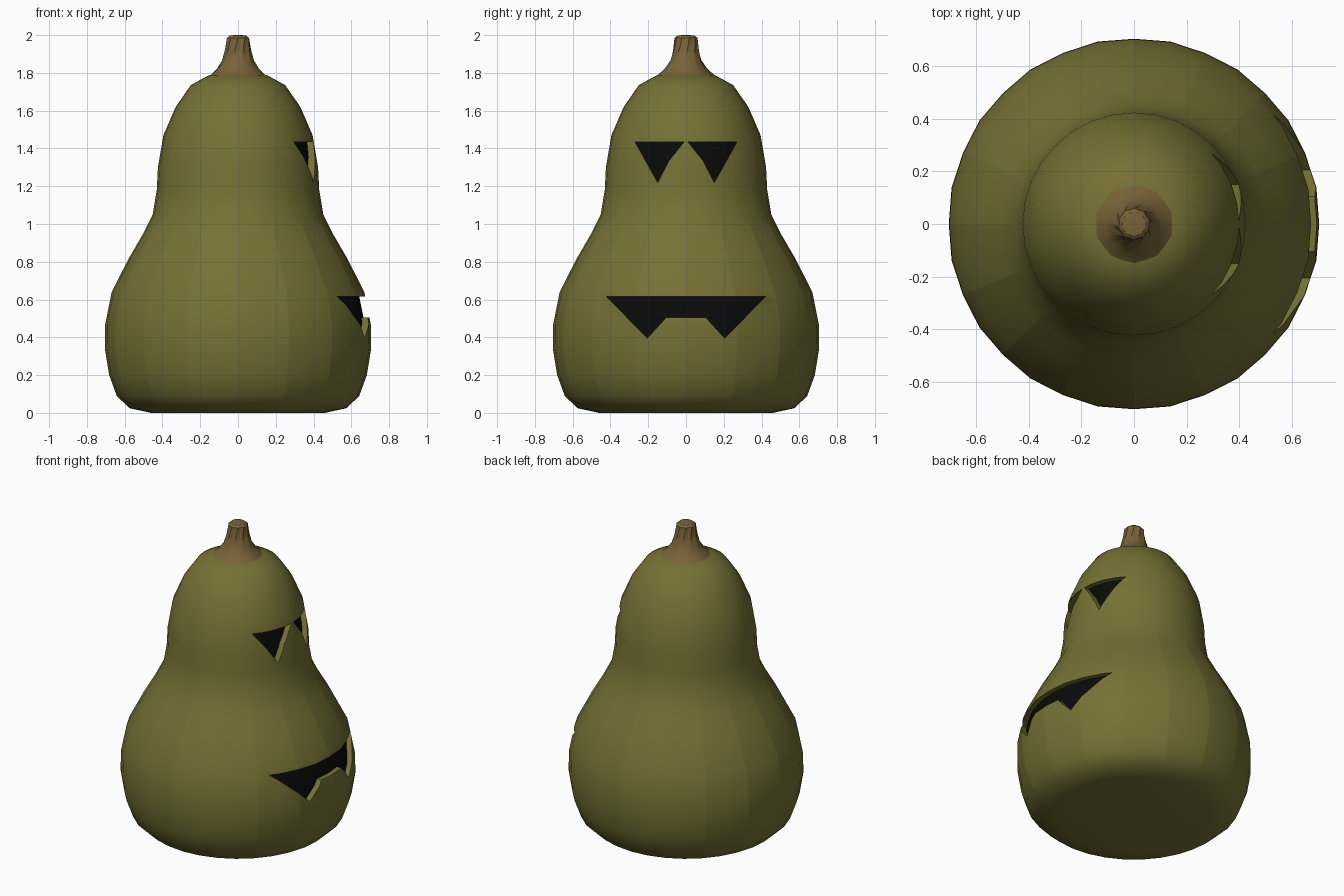
import bpy, bmesh, math

if "Cube" in bpy.data.objects:
    bpy.data.objects.remove(bpy.data.objects["Cube"])


def material(name, rgb):
    m = bpy.data.materials.new(name)
    m.diffuse_color = (*rgb, 1)
    m.use_nodes = True
    m.node_tree.nodes["Principled BSDF"].inputs["Base Color"].default_value = m.diffuse_color
    return m


def add_object(name, bm, mat=None):
    bmesh.ops.recalc_face_normals(bm, faces=bm.faces)
    me = bpy.data.meshes.new(name)
    bm.to_mesh(me)
    bm.free()
    ob = bpy.data.objects.new(name, me)
    bpy.context.collection.objects.link(ob)
    if mat:
        me.materials.append(mat)
    return ob


def smooth(ob, angle):
    bpy.ops.object.select_all(action='DESELECT')
    ob.select_set(True)
    bpy.context.view_layer.objects.active = ob
    bpy.ops.object.shade_smooth_by_angle(angle=math.radians(angle))


def lathe(name, profile, sides, mat, groove=0, crease_z=(0, 0), twist=0):
    """Spin a profile; every second column may be a crease, rows may twist."""
    bm = bmesh.new()
    rows = []
    for r, z in profile:
        row = []
        for i in range(sides):
            a = 2 * math.pi * i / sides + twist * (z - profile[0][1])
            inside = crease_z[0] < z < crease_z[1]
            rr = r - (groove if inside and i % 2 == 0 else 0)
            row.append(bm.verts.new((rr * math.cos(a), rr * math.sin(a), z)))
        rows.append(row)
    for lo, hi in zip(rows, rows[1:]):
        for i in range(sides):
            j = (i + 1) % sides
            bm.faces.new((lo[i], lo[j], hi[j], hi[i]))
    bm.faces.new(rows[0][::-1])
    bm.faces.new(rows[-1])
    for lo, hi in zip(rows, rows[1:]):
        if crease_z[0] < (lo[0].co.z + hi[0].co.z) / 2 < crease_z[1]:
            for i in range(0, sides, 2):
                bm.edges.get((lo[i], hi[i])).smooth = False
    return add_object(name, bm, mat)


skin = material("skin", (0.18, 0.165, 0.035))
wood = material("stem_brown", (0.19, 0.125, 0.04))
dark = material("dark", (0.003, 0.003, 0.003))

# Gourd body
outline = [(0.46, 0), (0.575, 0.025), (0.645, 0.09), (0.685, 0.2), (0.708, 0.34),
           (0.706, 0.47), (0.672, 0.64), (0.58, 0.82), (0.51, 0.94), (0.452, 1.05),
           (0.43, 1.18), (0.424, 1.3), (0.395, 1.47), (0.33, 1.62), (0.25, 1.735),
           (0.15, 1.79)]
body = lathe("gourd_body", outline, 32, skin, 0.003, (0.05, 1.0))

# Dark core showing through the carved openings
core_outline = [(r - 0.035, min(max(z, 0.05), 1.75)) for r, z in outline[1:-1]]
core = lathe("dark_inside", core_outline, 32, dark)

# Carved face on the +x side
eye = [(-0.27, 1.435), (-0.01, 1.435), (-0.09, 1.335), (-0.15, 1.22)]
mouth = [(-0.42, 0.615), (0.42, 0.615), (0.205, 0.395), (0.105, 0.505),
         (-0.105, 0.505), (-0.205, 0.395)]
bm = bmesh.new()
for shape in (eye, [(-y, z) for y, z in eye], mouth):
    face = bm.faces.new([bm.verts.new((0.2, y, z)) for y, z in shape])
    new = bmesh.ops.extrude_face_region(bm, geom=[face])["geom"]
    for v in new:
        if isinstance(v, bmesh.types.BMVert):
            v.co.x = 1.0
cutter = add_object("face_cutter", bm, skin)
cutter.hide_render = True

carve = body.modifiers.new("carve", 'BOOLEAN')
carve.operation = 'DIFFERENCE'
carve.solver = 'EXACT'
carve.object = cutter
bpy.context.view_layer.objects.active = body
bpy.ops.object.modifier_apply(modifier=carve.name)
bpy.data.objects.remove(cutter)

# Twisted stem
stem = lathe("stem", [(0.155, 1.785), (0.115, 1.82), (0.085, 1.865), (0.07, 1.92),
                      (0.061, 1.985), (0.045, 1.997), (0.02, 2.0)],
             20, wood, 0.005, (1.78, 1.99), 3.0)

for ob in (body, core, stem):
    smooth(ob, 35)
